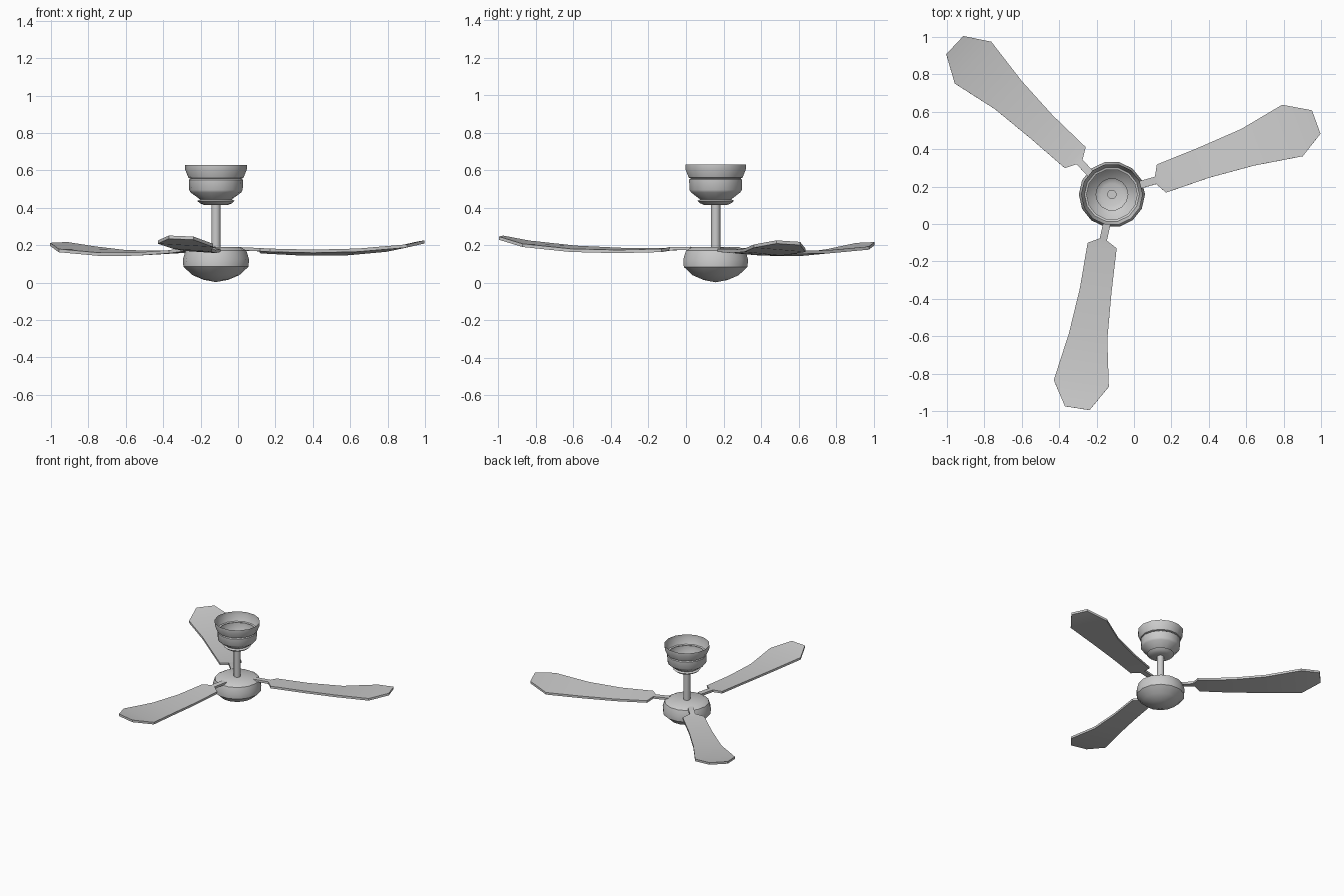
import bpy, bmesh, math
from mathutils import Matrix, Vector

if "Cube" in bpy.data.objects:
    bpy.data.objects.remove(bpy.data.objects["Cube"])

CX, CY = -0.118, 0.158   # fan axis


def finish(name, bm, angle):
    bmesh.ops.recalc_face_normals(bm, faces=bm.faces)
    me = bpy.data.meshes.new(name)
    bm.to_mesh(me)
    bm.free()
    me.shade_smooth()
    me.set_sharp_from_angle(angle=math.radians(angle))
    ob = bpy.data.objects.new(name, me)
    bpy.context.collection.objects.link(ob)
    return ob


def lathe(name, profile, sides, angle=40):
    """Revolve an (r, z) profile round the fan axis."""
    bm = bmesh.new()
    vs = [bm.verts.new((r, 0, z)) for r, z in profile]
    es = [bm.edges.new(p) for p in zip(vs, vs[1:])]
    bmesh.ops.spin(bm, geom=vs + es, cent=(0, 0, 0), axis=(0, 0, 1),
                   angle=2 * math.pi, steps=sides)
    bmesh.ops.remove_doubles(bm, verts=bm.verts, dist=1e-4)
    ob = finish(name, bm, angle)
    ob.location = (CX, CY, 0)
    return ob


# Motor housing, down rod and open-topped ceiling canopy
lathe("motor_housing", [(0, .19), (.13, .19), (.162, .172), (.177, .125), (.174, .085),
                        (.125, .04), (.065, .015), (0, .003)], 14)
lathe("down_rod", [(0, .17), (.025, .17), (.025, .43), (0, .43)], 12)
lathe("ceiling_canopy", [(.165, .63), (.165, .605), (.147, .56), (.135, .556), (.145, .55),
                         (.143, .495), (.135, .482), (.085, .445), (.1, .437), (.085, .424),
                         (.06, .414), (0, .414)], 14)

# Blade stations: (u, v low edge, z) and (u, v high edge, z), top surface
STATIONS = [
    ((.13, -.012, .19), (.13, .028, .19)),
    ((.243, -.012, .186), (.247, .028, .186)),
    ((.281, -.070, .182), (.275, .088, .176)),
    ((.525, -.057, .178), (.511, .113, .166)),
    ((.773, -.061, .185), (.760, .146, .168)),
    ((1.037, -.085, .208), (1.007, .210, .190)),
    ((1.161, .004, .232), (1.152, .137, .226)),
]


def blade(name, degrees):
    bm = bmesh.new()
    rows = [[[bm.verts.new((u, v, z - drop)) for u, v, z in st] for st in STATIONS]
            for drop in (0, .017)]
    for i in range(len(STATIONS) - 1):
        (a, b), (c, d) = rows[0][i:i + 2]
        (e, f), (g, h) = rows[1][i:i + 2]
        for face in ((a, c, d, b), (e, f, h, g), (a, e, g, c), (b, d, h, f)):
            bm.faces.new(face)
    for i in (0, -1):
        (a, b), (c, d) = rows[0][i], rows[1][i]
        bm.faces.new((a, b, d, c))
    ob = finish(name, bm, 30)
    # Whole rotor leans very slightly toward the front
    pivot = Vector((0, 0, .185))
    lean = (Matrix.Translation(pivot) @ Matrix.Rotation(math.radians(-1.0), 4, 'X')
            @ Matrix.Translation(-pivot))
    ob.matrix_world = (Matrix.Translation((CX, CY, 0)) @ lean
                       @ Matrix.Rotation(math.radians(degrees), 4, 'Z'))


# Three blades with their arms
for n, deg in enumerate((16, 133, 257.3), 1):
    blade(f"blade_{n}", deg)
